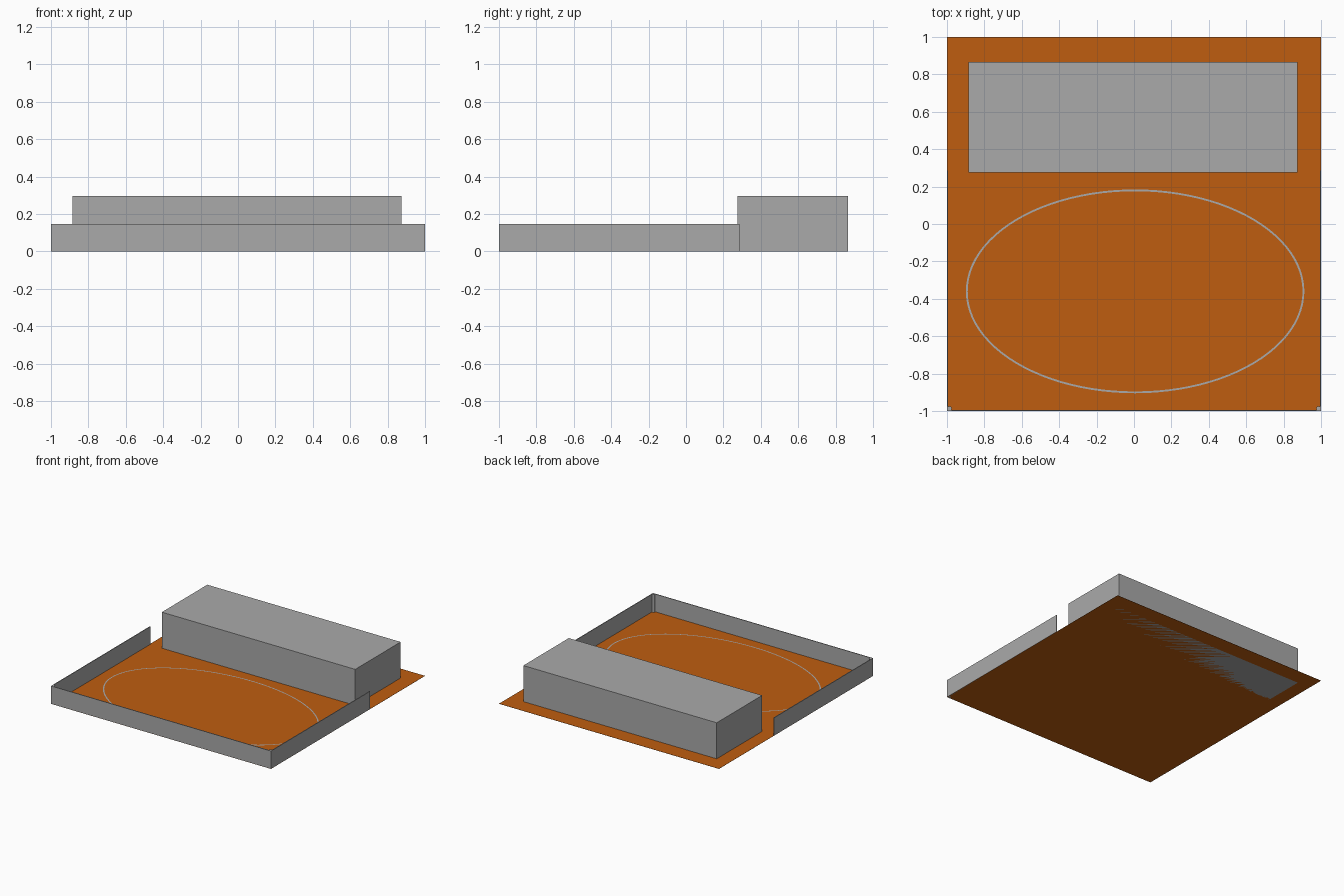
import bpy
import bmesh
from math import cos, sin, tau

cube = bpy.data.objects.get("Cube")
if cube:
    bpy.data.objects.remove(cube, do_unlink=True)


def material(name, colour):
    mat = bpy.data.materials.new(name)
    mat.use_nodes = True
    mat.diffuse_color = (*colour, 1)
    mat.node_tree.nodes["Principled BSDF"].inputs["Base Color"].default_value = (*colour, 1)
    return mat


grey = material("concrete grey", (0.4, 0.4, 0.4))
orange = material("clay orange", (0.52, 0.11, 0.005))


def add_object(name, bm, mat):
    bmesh.ops.recalc_face_normals(bm, faces=bm.faces)
    mesh = bpy.data.meshes.new(name)
    bm.to_mesh(mesh)
    bm.free()
    mesh.materials.append(mat)
    obj = bpy.data.objects.new(name, mesh)
    bpy.context.collection.objects.link(obj)
    return obj


def box(name, low, high, mat):
    bm = bmesh.new()
    bmesh.ops.create_cube(bm, size=1)
    for v in bm.verts:
        v.co = [high[i] if v.co[i] > 0 else low[i] for i in range(3)]
    return add_object(name, bm, mat)


# Ground sheet and main building
box("ground", (-1, -1, 0), (1, 1, 0.001), orange)
box("building", (-0.885, 0.275, 0), (0.873, 0.865, 0.297), grey)

# Perimeter walls with small posts in the front corners
HEIGHT, THICK = 0.147, 0.006
box("front_wall", (-1, -1, 0), (1, THICK - 1, HEIGHT), grey)
for side, x in (("right", -1), ("left", 1)):
    inner = x * (1 - THICK)
    box(side + "_wall", (min(x, inner), -1, 0), (max(x, inner), 0.285, HEIGHT), grey)
    bm = bmesh.new()
    bmesh.ops.create_cone(bm, cap_ends=True, segments=12, radius1=0.012,
                          radius2=0.012, depth=HEIGHT)
    bmesh.ops.translate(bm, verts=bm.verts, vec=(x * 0.986, -0.986, HEIGHT / 2))
    add_object(side + "_corner_post", bm, grey)

# Thin oval line marked on the ground
bm = bmesh.new()
STEPS = 96
rings = []
for inset in (0, 0.01):
    rings.append([bm.verts.new((0.006 + (0.905 - inset) * cos(tau * i / STEPS),
                                -0.36 + (0.545 - inset) * sin(tau * i / STEPS), 0.003))
                  for i in range(STEPS)])
outer, inner = rings
for i in range(STEPS):
    j = (i + 1) % STEPS
    bm.faces.new((outer[i], outer[j], inner[j], inner[i]))
add_object("oval_line", bm, grey)
